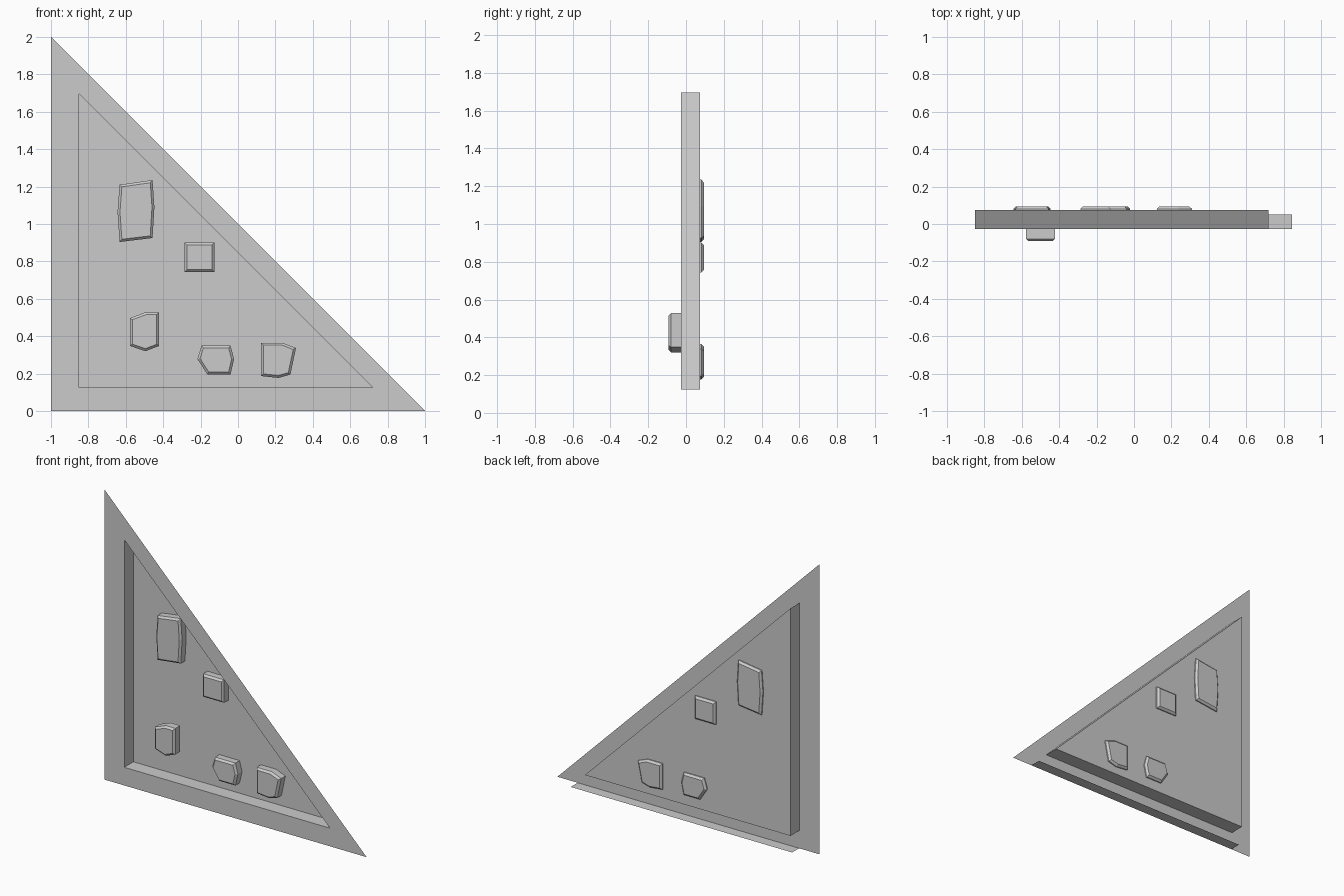
import bpy, bmesh

if "Cube" in bpy.data.objects:
    bpy.data.objects.remove(bpy.data.objects["Cube"])

FRONT, PANEL = -0.026, 0.074      # frame plane and recessed panel plane


def make_object(name, bm):
    mesh = bpy.data.meshes.new(name)
    bm.to_mesh(mesh)
    bm.free()
    obj = bpy.data.objects.new(name, mesh)
    bpy.context.collection.objects.link(obj)
    return obj


def ring(bm, outline, y):
    return [bm.verts.new((x, y, z)) for x, z in outline]


def bridge(bm, a, b):
    n = len(a)
    for i in range(n):
        j = (i + 1) % n
        bm.faces.new((a[i], a[j], b[j], b[i]))


def stone(name, outline, y0, y1, chamfer=0.013):
    """Polygonal block with chamfered front and back rims."""
    bm = bmesh.new()
    front, back = ring(bm, outline, y0), ring(bm, outline, y1)
    bm.faces.new(front)
    bm.faces.new(back[::-1])
    bridge(bm, front, back)
    bmesh.ops.recalc_face_normals(bm, faces=bm.faces)
    rims = [e for e in bm.edges if abs(e.verts[0].co.y - e.verts[1].co.y) < 1e-5]
    bmesh.ops.bevel(bm, geom=rims, offset=chamfer, segments=1,
                    profile=0.5, affect='EDGES')
    return make_object(name, bm)


# Thin triangular wall sheet with a recessed panel pushed backwards
inner = [(-0.85, 0.125), (0.72, 0.125), (-0.85, 1.695)]
bm = bmesh.new()
rim = ring(bm, [(-1, 0), (1, 0), (-1, 2)], FRONT)
lip = ring(bm, inner, FRONT)
floor = ring(bm, inner, PANEL)
bridge(bm, rim, lip)
bridge(bm, lip, floor)
bm.faces.new(floor)
make_object("gable_wall", bm)

# Flat strip along the bottom edge
bm = bmesh.new()
bm.faces.new([bm.verts.new((x, y, 0)) for x, y in
              ((-0.845, FRONT), (0.845, FRONT), (0.845, 0.05), (-0.845, 0.05))])
make_object("bottom_strip", bm)

# Stones set through the panel, and one floating in front of it
B0, B1 = 0.016, 0.094
stone("tall_stone", [(-.633, 1.21), (-.457, 1.235), (-.447, 1.09),
                     (-.457, .925), (-.633, .904), (-.644, 1.064)], B0, B1)
stone("square_stone", [(-.286, .743), (-.126, .743),
                       (-.126, .901), (-.286, .901)], B0, B1)
stone("low_stone", [(-.195, .35), (-.04, .35), (-.021, .278),
                    (-.04, .195), (-.163, .195), (-.217, .278)], B0, B1)
stone("corner_stone", [(.123, .365), (.238, .365), (.31, .337),
                       (.28, .195), (.217, .177), (.123, .187)], B0, B1)
stone("front_stone", [(-.578, .497), (-.495, .528), (-.422, .528),
                      (-.422, .348), (-.495, .32), (-.578, .348)], -0.092, -0.014)
